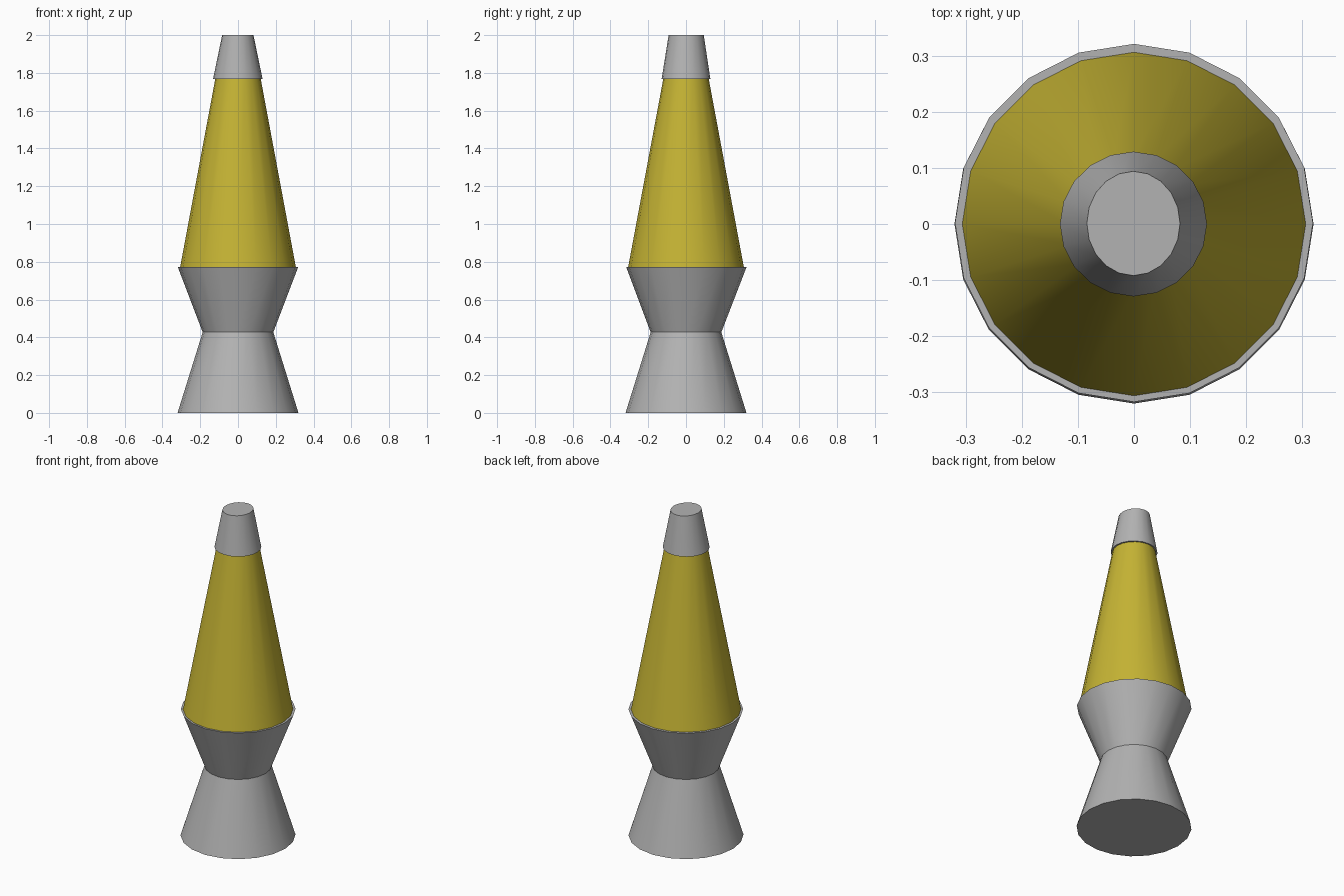
import bpy, bmesh, math

if "Cube" in bpy.data.objects:
    bpy.data.objects.remove(bpy.data.objects["Cube"])

SIDES = 20


def lathe(name, profile, material):
    """Closed solid from rings given as (radius x, radius y, z, centre x, centre y)."""
    bm = bmesh.new()
    rings = []
    for rx, ry, z, cx, cy in profile:
        rings.append([bm.verts.new((cx + rx * math.cos(math.tau * i / SIDES),
                                    cy + ry * math.sin(math.tau * i / SIDES), z))
                      for i in range(SIDES)])
    for low, high in zip(rings, rings[1:]):
        for i in range(SIDES):
            j = (i + 1) % SIDES
            bm.faces.new((low[i], low[j], high[j], high[i]))
    bm.faces.new(rings[0][::-1])
    bm.faces.new(rings[-1])
    mesh = bpy.data.meshes.new(name)
    bm.to_mesh(mesh)
    bm.free()
    obj = bpy.data.objects.new(name, mesh)
    bpy.context.collection.objects.link(obj)
    mesh.materials.append(material)
    bpy.ops.object.select_all(action='DESELECT')
    obj.select_set(True)
    bpy.context.view_layer.objects.active = obj
    bpy.ops.object.shade_smooth_by_angle(angle=math.radians(30))
    return obj


def ring(r, z, cy=0):
    return (r, r, z, 0, cy)


def colour(name, rgb):
    material = bpy.data.materials.new(name)
    material.diffuse_color = (*rgb, 1)
    material.use_nodes = True
    material.node_tree.nodes["Principled BSDF"].inputs["Base Color"].default_value = material.diffuse_color
    return material


yellow = colour("yellow_liquid", (0.56, 0.455, 0.034))
metal = colour("grey_metal", (0.45, 0.45, 0.45))

# Waisted metal base
lathe("base", [ring(0.32, 0), ring(0.187, 0.427), ring(0.319, 0.773, 0.002)], metal)

# Tapered glass vessel, seated on the base and under the cap
lathe("glass_vessel", [ring(0.306, 0.773), ring(0.12, 1.77)], yellow)

# Cap, with a slightly oval top
lathe("cap", [(0.131, 0.129, 1.768, -0.001, 0), (0.083, 0.093, 2.0, -0.001, 0.001)], metal)
